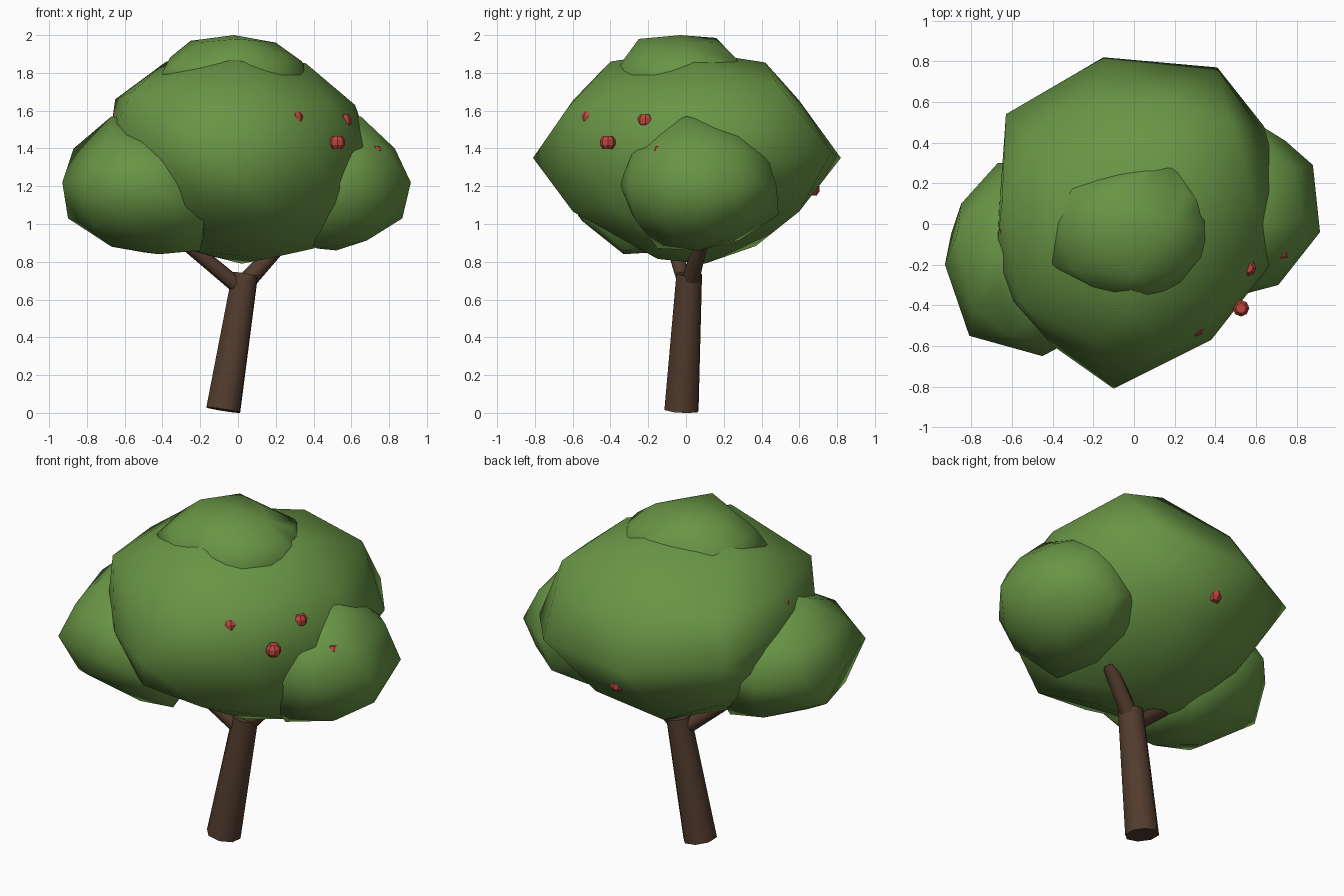
import bpy, bmesh
from mathutils import Vector

cube = bpy.data.objects.get("Cube")
if cube:
    bpy.data.objects.remove(cube, do_unlink=True)


def material(name, rgb):
    mat = bpy.data.materials.new(name)
    mat.use_nodes = True
    mat.diffuse_color = (*rgb, 1)
    mat.node_tree.nodes["Principled BSDF"].inputs["Base Color"].default_value = (*rgb, 1)
    return mat


LEAF = material("leaf green", (0.14, 0.30, 0.06))
BARK = material("bark brown", (0.085, 0.045, 0.027))
RED = material("apple red", (0.5, 0.06, 0.045))


def finish(name, bm, mat, smooth=True):
    bmesh.ops.recalc_face_normals(bm, faces=bm.faces)
    mesh = bpy.data.meshes.new(name)
    bm.to_mesh(mesh)
    bm.free()
    mesh.materials.append(mat)
    obj = bpy.data.objects.new(name, mesh)
    bpy.context.collection.objects.link(obj)
    for face in mesh.polygons:
        face.use_smooth = smooth
    return obj


def leaf_clump(name, centre, radii, corners):
    """Low-poly ellipsoid whose nearest vertices are pulled to the given corners."""
    ball = bmesh.new()
    bmesh.ops.create_icosphere(ball, subdivisions=2, radius=1)
    points = [Vector(centre) + Vector([c * r for c, r in zip(v.co, radii)]) for v in ball.verts]
    ball.free()
    free = set(range(len(points)))
    for corner in map(Vector, corners):
        i = min(free, key=lambda k: (points[k] - corner).length)
        points[i] = corner
        free.remove(i)
    # A convex skin keeps the pulled shape clean
    bm = bmesh.new()
    for p in points:
        bm.verts.new(p)
    bmesh.ops.convex_hull(bm, input=bm.verts[:])
    bmesh.ops.delete(bm, geom=[v for v in bm.verts if not v.link_faces], context="VERTS")
    return finish(name, bm, LEAF)


def limb(name, start, end, r1, r2):
    """Tapered eight-sided limb between two points."""
    start, end = Vector(start), Vector(end)
    axis = end - start
    bm = bmesh.new()
    bmesh.ops.create_cone(bm, cap_ends=True, segments=8, radius1=r1, radius2=r2, depth=axis.length)
    turn = axis.to_track_quat("Z", "Y")
    for v in bm.verts:
        v.co = turn @ v.co + (start + end) / 2
    obj = finish(name, bm, BARK)
    bpy.ops.object.select_all(action="DESELECT")
    obj.select_set(True)
    bpy.context.view_layer.objects.active = obj
    bpy.ops.object.shade_smooth_by_angle(angle=0.9)


# Trunk and forked branches
limb("trunk", (-0.078, -0.024, 0.015), (0.038, 0.017, 0.735), 0.096, 0.072)
limb("right_branch", (0.0, 0.0, 0.67), (-0.3, -0.08, 0.92), 0.042, 0.038)
limb("left_branch", (0.04, 0.02, 0.69), (0.25, 0.085, 0.92), 0.05, 0.04)

# Leaf clumps
main = leaf_clump("main_canopy", (0, 0, 1.36), (0.68, 0.74, 0.56), [
    (-0.1, -0.81, 1.35), (-0.15, 0.82, 1.35), (0.41, 0.77, 1.38), (-0.63, 0.54, 1.4),
    (0.38, -0.57, 1.4), (0.7, 0.25, 1.4), (-0.6, -0.38, 1.4), (-0.65, 0.1, 1.66),
    (0.62, 0.05, 1.63), (0.02, 0.1, 0.79), (0.67, -0.2, 1.4), (-0.68, -0.17, 1.45),
    (-0.56, -0.39, 1.7), (0.48, 0.49, 1.73), (-0.02, -0.4, 1.86), (0.15, 0.42, 1.855),
    (-0.38, 0.1, 1.86), (0.36, 0.05, 1.85), (-0.25, -0.2, 0.86), (0.4, -0.12, 0.87),
    (0.15, -0.15, 0.815), (0.64, 0.48, 1.36)])
leaf_clump("right_clump", (-0.5, -0.17, 1.2), (0.40, 0.47, 0.35), [
    (-0.93, -0.2, 1.22), (-0.81, -0.55, 1.21), (-0.45, -0.65, 1.2), (-0.67, 0.3, 1.2),
    (-0.9, -0.05, 1.03), (-0.87, -0.05, 1.4), (-0.67, -0.15, 1.57), (-0.18, -0.48, 1.02),
    (-0.2, -0.33, 0.86), (-0.42, -0.33, 0.84), (-0.67, -0.2, 0.88), (-0.35, 0.08, 0.87),
    (-0.48, -0.45, 1.45), (-0.76, -0.43, 0.98), (-0.85, 0.1, 1.2)])
left = leaf_clump("left_clump", (0.52, 0.07, 1.21), (0.38, 0.42, 0.35), [
    (0.915, -0.04, 1.22), (0.88, 0.29, 1.2), (0.71, -0.3, 1.2), (0.63, 0.48, 1.2),
    (0.87, 0.05, 1.03), (0.83, 0.02, 1.4), (0.65, 0.0, 1.57), (0.42, -0.15, 0.87),
    (0.55, 0.49, 1.05)])
leaf_clump("top_clump", (-0.02, -0.03, 1.75), (0.4, 0.36, 0.25), [
    (-0.4, -0.2, 1.8), (-0.13, -0.37, 1.8), (0.36, 0.1, 1.82), (0.2, 0.29, 1.85),
    (-0.25, 0.0, 1.97), (0.2, 0.0, 1.96), (0.0, -0.25, 1.98), (-0.1, 0.16, 1.985)])


def apple(name, spot, clump, depth):
    """Blunt-ended apple with its centre sunk below the clump's surface."""
    _, surface, normal, _ = clump.closest_point_on_mesh(Vector(spot))
    bm = bmesh.new()
    bmesh.ops.create_uvsphere(bm, u_segments=8, v_segments=5, radius=0.043)
    for v in bm.verts:
        v.co.z = max(-0.035, min(0.035, v.co.z))
        v.co += surface - normal * depth
    finish(name, bm, RED, smooth=False)


# Apples, most of them half hidden in the leaves
for i, (spot, clump, depth) in enumerate([
        ((0.54, -0.425, 1.435), main, -0.025), ((0.32, -0.53, 1.57), main, 0.03),
        ((0.62, -0.235, 1.58), main, 0.018), ((0.74, -0.155, 1.4), left, 0.036),
        ((-0.62, -0.03, 1.57), main, 0.037), ((-0.01, 0.66, 1.19), main, 0.02)]):
    apple(f"apple_{i + 1}", spot, clump, depth)
